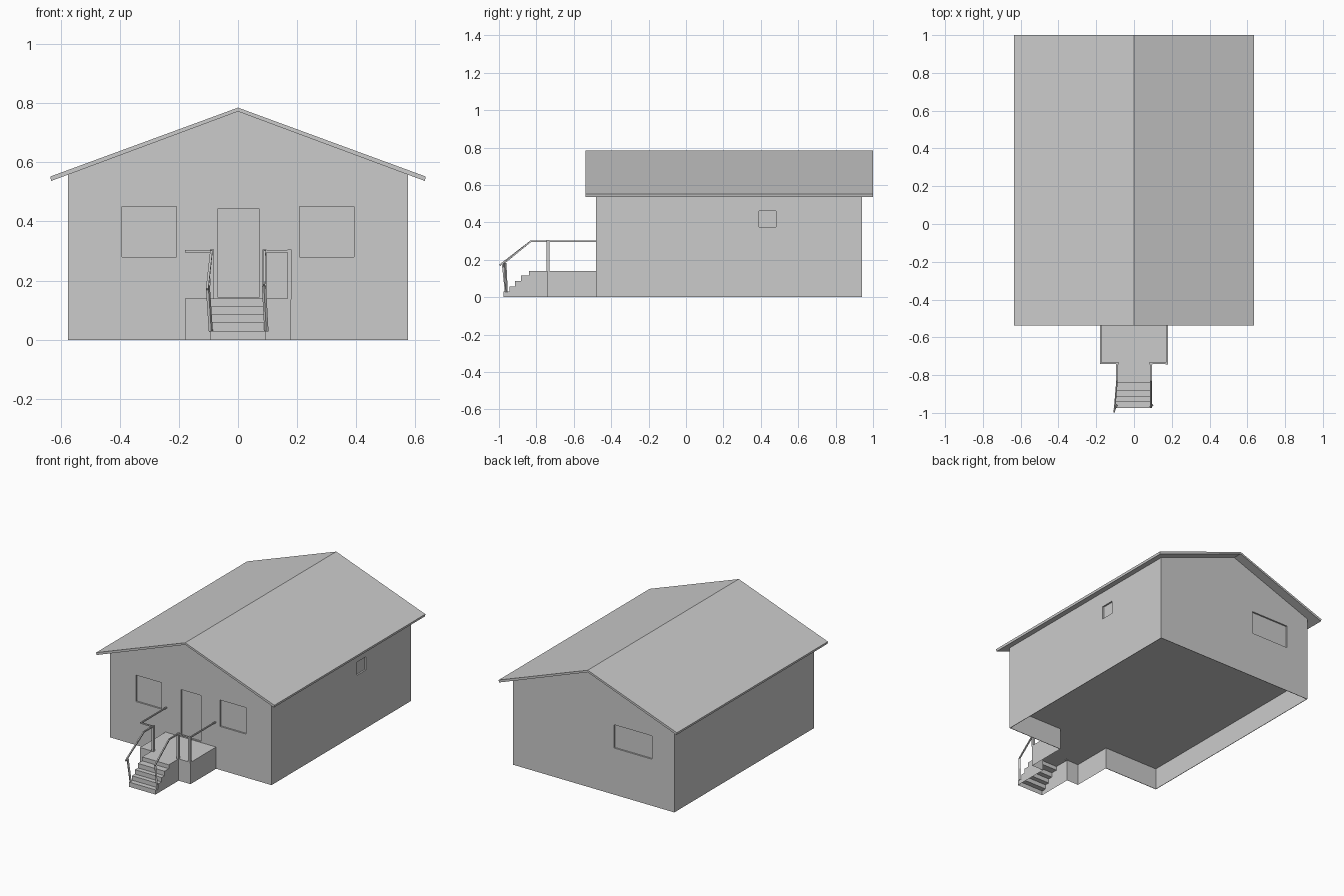
import bpy, bmesh
from mathutils import Vector, Matrix

if "Cube" in bpy.data.objects:
    bpy.data.objects.remove(bpy.data.objects["Cube"])


def finish(name, bm):
    bmesh.ops.recalc_face_normals(bm, faces=bm.faces)
    me = bpy.data.meshes.new(name)
    bm.to_mesh(me)
    bm.free()
    ob = bpy.data.objects.new(name, me)
    bpy.context.collection.objects.link(ob)
    return ob


def box(name, x0, x1, y0, y1, z0, z1):
    bm = bmesh.new()
    bmesh.ops.create_cube(bm, size=1)
    for v in bm.verts:
        v.co = ((x0 + x1) / 2 + v.co.x * (x1 - x0),
                (y0 + y1) / 2 + v.co.y * (y1 - y0),
                (z0 + z1) / 2 + v.co.z * (z1 - z0))
    return finish(name, bm)


def extrude_y(name, profile, y0, y1):
    bm = bmesh.new()
    f = bm.faces.new([bm.verts.new((x, y0, z)) for x, z in profile])
    r = bmesh.ops.extrude_face_region(bm, geom=[f])
    bmesh.ops.translate(bm, vec=(0, y1 - y0, 0),
                        verts=[g for g in r['geom'] if isinstance(g, bmesh.types.BMVert)])
    return finish(name, bm)


def cut(ob, *dims):
    cutter = box("cutter", *dims)
    m = ob.modifiers.new("cut", 'BOOLEAN')
    m.operation, m.solver, m.object = 'DIFFERENCE', 'EXACT', cutter
    bpy.context.view_layer.objects.active = ob
    bpy.ops.object.modifier_apply(modifier=m.name)
    bpy.data.objects.remove(cutter)


def bars(name, paths, w):
    """Square bars following each path of points."""
    bm = bmesh.new()
    for path in paths:
        for a, b in zip(path, path[1:]):
            a, b = Vector(a), Vector(b)
            d = b - a
            rot = d.to_track_quat('Z', 'Y').to_matrix().to_4x4()
            mat = Matrix.Translation((a + b) / 2) @ rot @ Matrix.Diagonal((w, w, d.length + w * 0.5, 1))
            bmesh.ops.create_cube(bm, size=1, matrix=mat)
    return finish(name, bm)


# House walls with gables, hollow crawl space under the floor
house = extrude_y("house_walls", [(-.575, 0), (.575, 0), (.575, .559), (0, .772), (-.575, .559)], -.48, .94)
cut(house, -.572, .572, -.477, .937, -.1, .14)
cut(house, -.178, .178, -.5, -.46, -.1, .14)

# Shallow window and door recesses
D = .01
for x0, x1, z0, z1 in [(-.392, -.208, .28, .45), (.208, .392, .28, .45), (-.07, .072, .145, .443)]:
    cut(house, x0, x1, -.6, -.48 + D, z0, z1)
cut(house, -.417, -.144, .94 - D, 1.1, .30, .45)
cut(house, .575 - D, .7, .39, .48, .375, .46)

# Roof
extrude_y("roof", [(-.635, .552), (0, .785), (.635, .552), (.632, .537), (0, .772), (-.632, .537)], -.537, 1.0)

# Porch: thin sheets open underneath and towards the stairs
PX, SX, PY, H = .18, .095, -.74, .14
bm = bmesh.new()


def quad(*pts):
    bm.faces.new([bm.verts.new(p) for p in pts])


quad((-PX, PY, H), (PX, PY, H), (PX, -.48, H), (-PX, -.48, H))
for s in (-1, 1):
    quad((s * PX, PY, 0), (s * PX, -.48, 0), (s * PX, -.48, H), (s * PX, PY, H))
    quad((s * SX, PY, 0), (s * PX, PY, 0), (s * PX, PY, H), (s * SX, PY, H))
bmesh.ops.remove_doubles(bm, verts=bm.verts, dist=1e-5)
finish("porch", bm)

# Stairs: stepped sheet with side panels
steps = [(-.975, 0), (-.975, .03), (-.943, .03), (-.943, .058), (-.913, .058), (-.913, .086),
         (-.883, .086), (-.883, .115), (-.84, .115), (-.84, H), (PY, H)]
bm = bmesh.new()
sides = [[bm.verts.new((s * SX, y, z)) for y, z in steps] for s in (-1, 1)]
for i in range(len(steps) - 1):
    bm.faces.new((sides[0][i], sides[1][i], sides[1][i + 1], sides[0][i + 1]))
for s, col in zip((-1, 1), sides):
    bm.faces.new(col + [bm.verts.new((s * SX, PY, 0))])
finish("stairs", bm)

# Handrails, with the left lower end leaning outwards
R = .299
bars("left_handrail", [[(-.175, -.48, R), (-.175, -.738, R), (-.09, -.738, R), (-.09, -.83, R),
                        (-.104, -.995, .172)]], .008)
bars("right_handrail", [[(.175, -.48, R), (.175, -.738, R), (.09, -.738, R), (.09, -.83, R),
                         (.088, -.97, .185)]], .008)
bars("stair_posts", [[(-.102, -.978, .18), (-.092, -.962, .03)],
                     [(.088, -.967, .18), (.096, -.96, .03)]], .01)

# Porch posts
bars("porch_posts", [[(x, -.738, H), (x, -.738, .302)] for x in (-.088, .09, .174)], .014)
